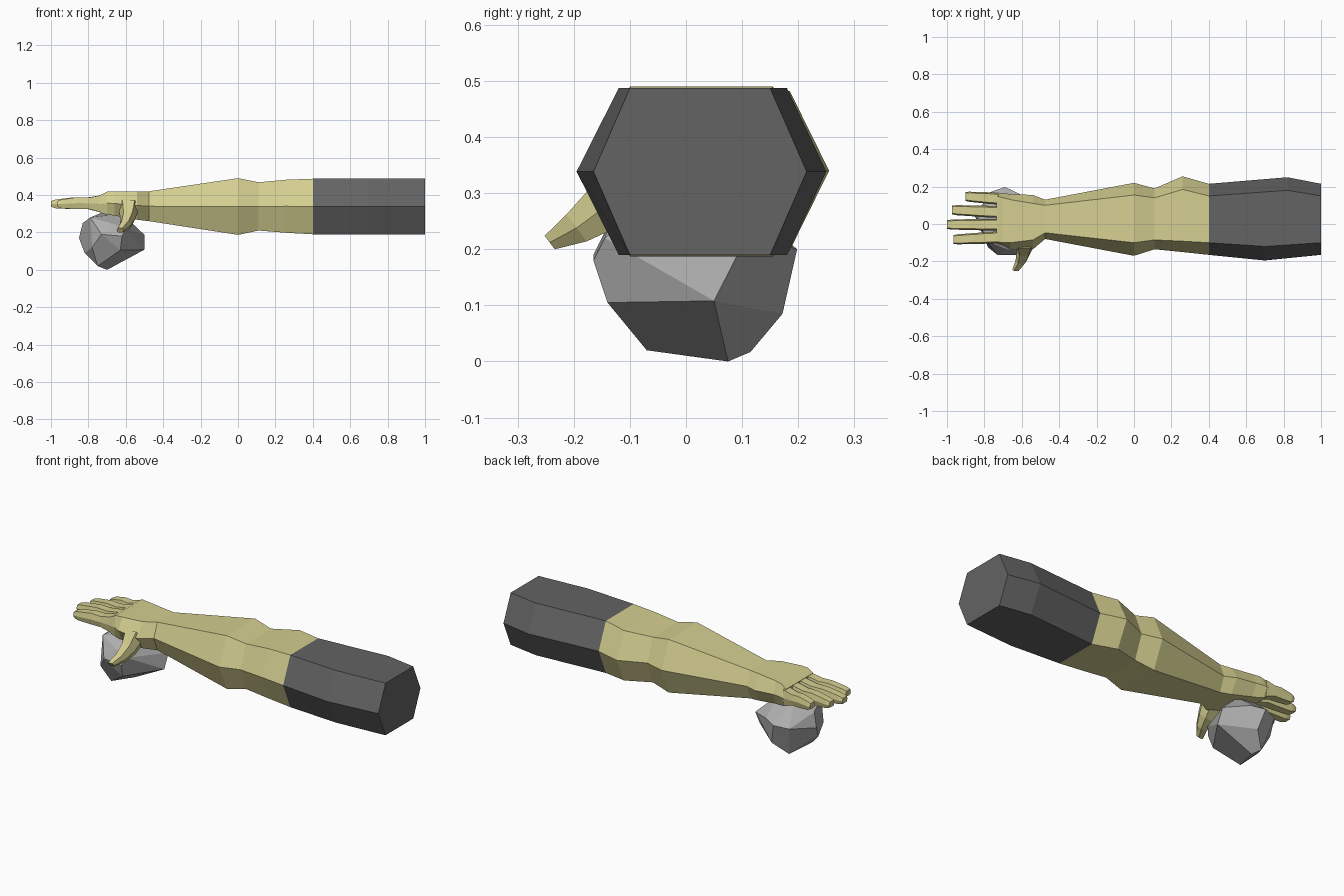
import bpy, bmesh
from mathutils import Vector


def material(name, rgb):
    m = bpy.data.materials.new(name)
    m.diffuse_color = (*rgb, 1)
    return m


SKIN = material("pale yellow skin", (0.66, 0.62, 0.28))
SLEEVE = material("charcoal sleeve", (0.125, 0.125, 0.125))
STONE = material("grey stone", (0.43, 0.43, 0.43))


def finish(name, bm, mat):
    bmesh.ops.recalc_face_normals(bm, faces=bm.faces)
    me = bpy.data.meshes.new(name)
    bm.to_mesh(me)
    bm.free()
    me.materials.append(mat)
    ob = bpy.data.objects.new(name, me)
    bpy.context.collection.objects.link(ob)
    return ob


def loft(name, rings, mat, cap_start=True, cap_end=True):
    """Skin a list of point rings with quads."""
    bm = bmesh.new()
    rows = [[bm.verts.new(p) for p in r] for r in rings]
    n = len(rows[0])
    for a, b in zip(rows, rows[1:]):
        for i in range(n):
            j = (i + 1) % n
            bm.faces.new((a[i], a[j], b[j], b[i]))
    if cap_start:
        bm.faces.new(rows[0])
    if cap_end:
        bm.faces.new(rows[-1])
    return finish(name, bm, mat)


def hexring(x, f, ft, bt, b, z0, z1, x_back=None):
    """Hexagon across the arm: front/back corners and flat top/bottom."""
    xb = x if x_back is None else x_back
    zm = (z0 + z1) / 2
    return [(x, f, zm), (x, ft, z1), (xb, bt, z1),
            (xb, b, zm), (xb, bt, z0), (x, ft, z0)]


# Sleeve over the upper arm
cuff = hexring(0.40, -0.165, -0.10, 0.15, 0.215, 0.19, 0.487)
loft("sleeve", [
    hexring(1.0, -0.165, -0.10, 0.15, 0.215, 0.19, 0.487),
    hexring(0.70, -0.195, -0.12, 0.18, 0.25, 0.19, 0.487, x_back=0.82),
    cuff], SLEEVE, cap_end=False)

# Forearm, wrist and palm
loft("forearm_and_palm", [
    cuff,
    hexring(0.26, -0.15, -0.092, 0.185, 0.255, 0.198, 0.482),
    hexring(0.11, -0.135, -0.085, 0.14, 0.19, 0.21, 0.468),
    hexring(0.0, -0.17, -0.10, 0.155, 0.22, 0.187, 0.49),
    hexring(-0.475, -0.08, -0.047, 0.10, 0.13, 0.26, 0.42),
    hexring(-0.54, -0.135, -0.085, 0.11, 0.155, 0.268, 0.42),
    hexring(-0.66, -0.135, -0.10, 0.13, 0.16, 0.29, 0.42),
    hexring(-0.70, -0.115, -0.10, 0.14, 0.165, 0.295, 0.418),
    hexring(-0.735, -0.105, -0.095, 0.15, 0.168, 0.305, 0.40),
], SKIN, cap_start=False)

# Fingers: tip x, base y centre, tip y centre
for name, tip, yb, yt in (("little_finger", -0.90, 0.135, 0.147),
                          ("ring_finger", -0.972, 0.064, 0.075),
                          ("middle_finger", -1.0, -0.003, -0.003),
                          ("index_finger", -0.965, -0.071, -0.083)):
    rings = []
    for t, w, z0, z1 in ((0, 0.031, 0.305, 0.40), (0.30, 0.031, 0.325, 0.386),
                         (0.55, 0.029, 0.325, 0.388), (0.9, 0.027, 0.328, 0.376),
                         (1, 0.023, 0.337, 0.368)):
        x = -0.725 + (tip + 0.725) * t
        y = yb + (yt - yb) * t
        rings.append(hexring(x, y - w, y - w * 0.75, y + w * 0.75, y + w, z0, z1))
    loft(name, rings, SKIN)

# Thumb, sweeping down and forward beside the stone
up = Vector((0, -0.6, 0.8))
side = Vector((1, 0, 0))
rings = []
for c, hx, hv in (((-0.585, -0.095, 0.33), 0.055, 0.055),
                  ((-0.588, -0.145, 0.275), 0.040, 0.043),
                  ((-0.603, -0.195, 0.238), 0.030, 0.030),
                  ((-0.630, -0.243, 0.212), 0.020, 0.015)):
    rings.append([Vector(c) + side * hx * u + up * hv * v for u, v in
                  ((1, 0), (0.6, 1), (-0.6, 1), (-1, 0), (-0.6, -1), (0.6, -1))])
loft("thumb", rings, SKIN)

# Faceted stone under the palm
points = [
    (-0.75, -0.07, 0.02), (-0.70, 0.075, 0.0), (-0.73, 0.115, 0.017),
    (-0.50, 0.05, 0.108), (-0.50, 0.09, 0.187), (-0.63, -0.14, 0.105),
    (-0.62, -0.165, 0.18), (-0.73, -0.165, 0.19), (-0.78, -0.125, 0.12),
    (-0.68, -0.135, 0.25), (-0.79, -0.09, 0.28), (-0.60, -0.145, 0.22),
    (-0.66, 0.172, 0.085), (-0.69, 0.198, 0.20), (-0.77, 0.17, 0.19),
    (-0.62, 0.165, 0.21), (-0.82, -0.02, 0.09), (-0.85, 0.04, 0.17),
    (-0.83, 0.03, 0.25), (-0.73, 0.07, 0.305), (-0.62, 0.06, 0.30),
    (-0.62, -0.03, 0.30)]
bm = bmesh.new()
for p in points:
    bm.verts.new(p)
hull = bmesh.ops.convex_hull(bm, input=bm.verts)
loose = [v for v in bm.verts if not v.link_faces]
bmesh.ops.delete(bm, geom=loose, context='VERTS')
bmesh.ops.dissolve_limit(bm, angle_limit=0.2, verts=bm.verts, edges=bm.edges)
finish("stone", bm, STONE)
